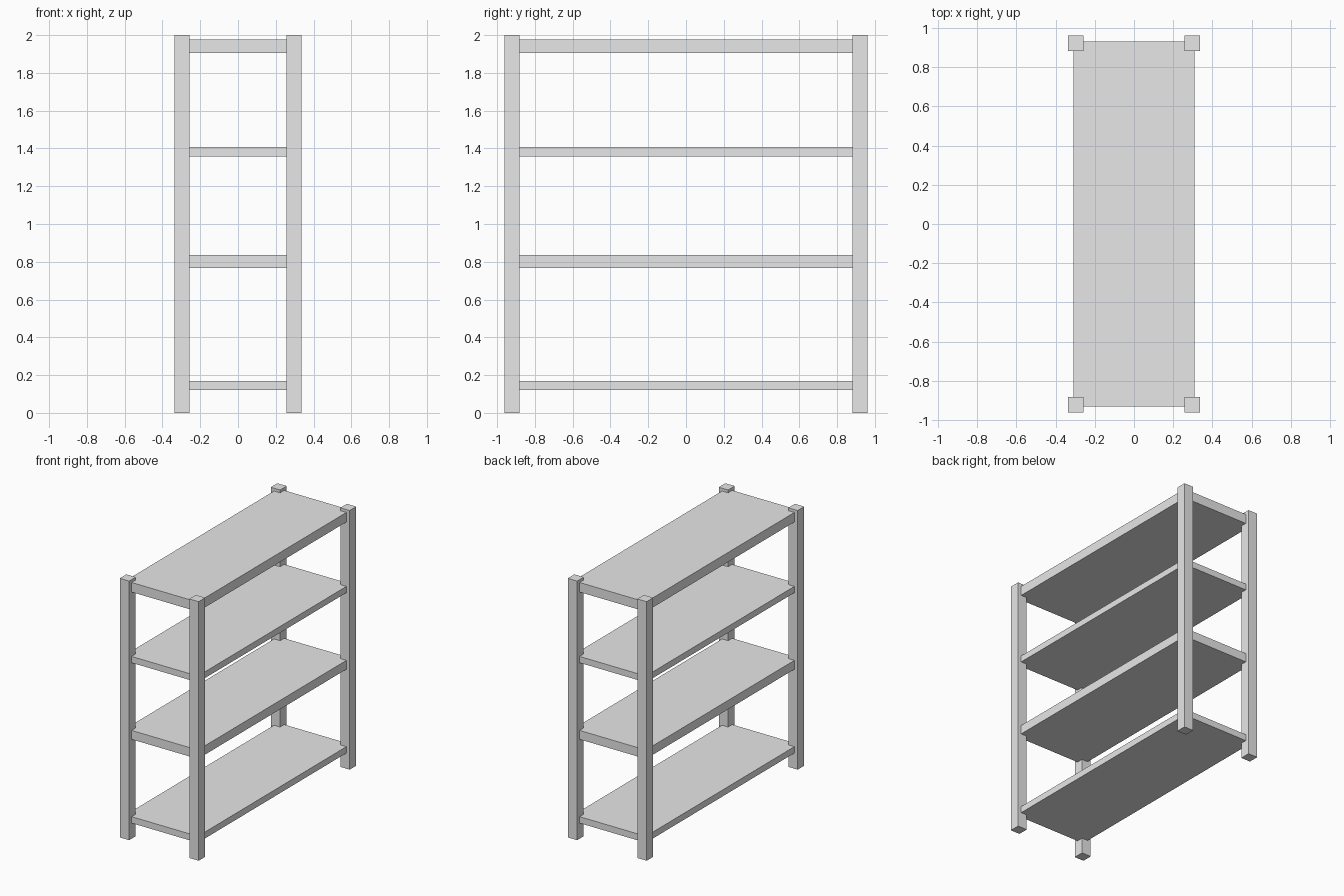
import bpy

# Remove the default cube
default = bpy.data.objects.get("Cube")
if default:
    bpy.data.objects.remove(default, do_unlink=True)

# Single light grey material
GREY = (0.8, 0.8, 0.8, 1.0)
grey = bpy.data.materials.new("light_grey")
grey.use_nodes = True
grey.diffuse_color = GREY
for node in grey.node_tree.nodes:
    if node.type == "BSDF_PRINCIPLED":
        node.inputs["Base Color"].default_value = GREY


def box(name, low, high):
    """Axis-aligned box between two corners."""
    centre = [(a + b) / 2 for a, b in zip(low, high)]
    bpy.ops.mesh.primitive_cube_add(size=1, location=centre)
    obj = bpy.context.object
    obj.name = name
    obj.scale = [b - a for a, b in zip(low, high)]
    bpy.ops.object.transform_apply(location=False, rotation=False, scale=True)
    obj.data.materials.append(grey)
    return obj


# Four square corner posts
POST = 0.08
POST_X, POST_Y = 0.297, 0.921
for side, sx in (("left", 1), ("right", -1)):
    for end, sy in (("front", -1), ("back", 1)):
        x, y, h = sx * POST_X, sy * POST_Y, POST / 2
        box(f"{end}_{side}_post", (x - h, y - h, 0), (x + h, y + h, 2))

# Four shelves, let into the posts at the corners
SHELF_X, SHELF_Y = 0.309, 0.931
levels = {
    "bottom_shelf": (0.12, 0.17),
    "lower_shelf": (0.767, 0.836),
    "upper_shelf": (1.358, 1.407),
    "top_shelf": (1.904, 1.978),
}
for name, (z0, z1) in levels.items():
    box(name, (-SHELF_X, -SHELF_Y, z0), (SHELF_X, SHELF_Y, z1))
